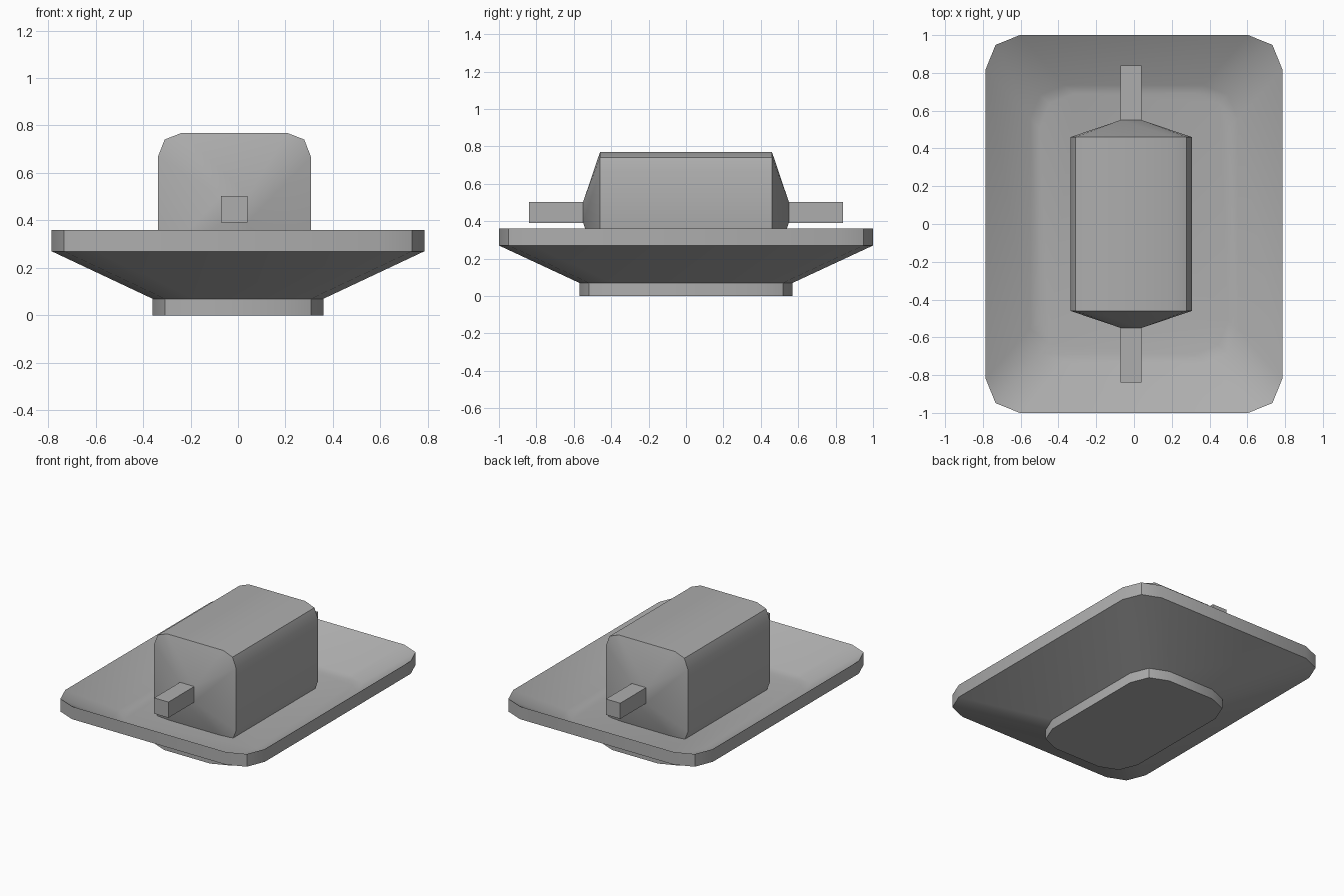
import bpy, bmesh, math
from mathutils import Vector

cube = bpy.data.objects.get("Cube")
if cube:
    bpy.data.objects.remove(cube, do_unlink=True)

grey = bpy.data.materials.new("plain grey")
grey.use_nodes = True
colour = (0.42, 0.42, 0.42, 1)
grey.diffuse_color = colour
grey.node_tree.nodes["Principled BSDF"].inputs["Base Color"].default_value = colour


def outline(hx, hy, near, far):
    """Rectangle whose corners are cut by three points each."""
    corner = [(hx, hy - far), (hx - near, hy - near), (hx - far, hy)]
    points = []
    for sx, sy in ((1, 1), (-1, 1), (-1, -1), (1, -1)):
        part = [(sx * a, sy * b) for a, b in corner]
        points += part if sx * sy > 0 else part[::-1]
    return points


def loft(name, rings):
    """Skin a stack of matching rings and cap both ends."""
    bm = bmesh.new()
    loops = [[bm.verts.new(p) for p in ring] for ring in rings]
    n = len(loops[0])
    for low, high in zip(loops, loops[1:]):
        for i in range(n):
            j = (i + 1) % n
            bm.faces.new((low[i], low[j], high[j], high[i]))
    bm.faces.new(loops[0][::-1])
    bm.faces.new(loops[-1])
    bmesh.ops.remove_doubles(bm, verts=bm.verts, dist=0.0001)
    bmesh.ops.recalc_face_normals(bm, faces=bm.faces)
    mesh = bpy.data.meshes.new(name)
    bm.to_mesh(mesh)
    bm.free()
    mesh.materials.append(grey)
    obj = bpy.data.objects.new(name, mesh)
    bpy.context.collection.objects.link(obj)
    bpy.ops.object.select_all(action="DESELECT")
    obj.select_set(True)
    bpy.context.view_layer.objects.active = obj
    bpy.ops.object.shade_smooth_by_angle(angle=math.radians(30))
    return obj


# Flared dish: foot, sloping underside, rim, sunken floor
dish_rings = [
    (0.36, 0.57, 0.0), (0.36, 0.57, 0.07),
    (0.785, 1.0, 0.27), (0.785, 1.0, 0.36),
    (0.55, 0.735, 0.18), (0.5, 0.69, 0.168),
]
loft("dish", [[(x, y, z) for x, y in outline(hx, hy, 0.052, 0.18)]
              for hx, hy, z in dish_rings])

# Box lid lying along y, with tapered ends
centre = Vector((-0.015, 0, 0.447))


def section(half, near, far, y):
    return [centre + Vector((x, y, z)) for x, z in outline(half, half, near, far)]


loft("lid", [
    section(0.056, 0, 0, -0.55), section(0.322, 0.028, 0.1, -0.46),
    section(0.322, 0.028, 0.1, 0.46), section(0.056, 0, 0, 0.55),
])

# Square handles at both ends
for name, side in (("front_handle", -1), ("back_handle", 1)):
    loft(name, [section(0.056, 0, 0, side * y) for y in (0.52, 0.84)])
